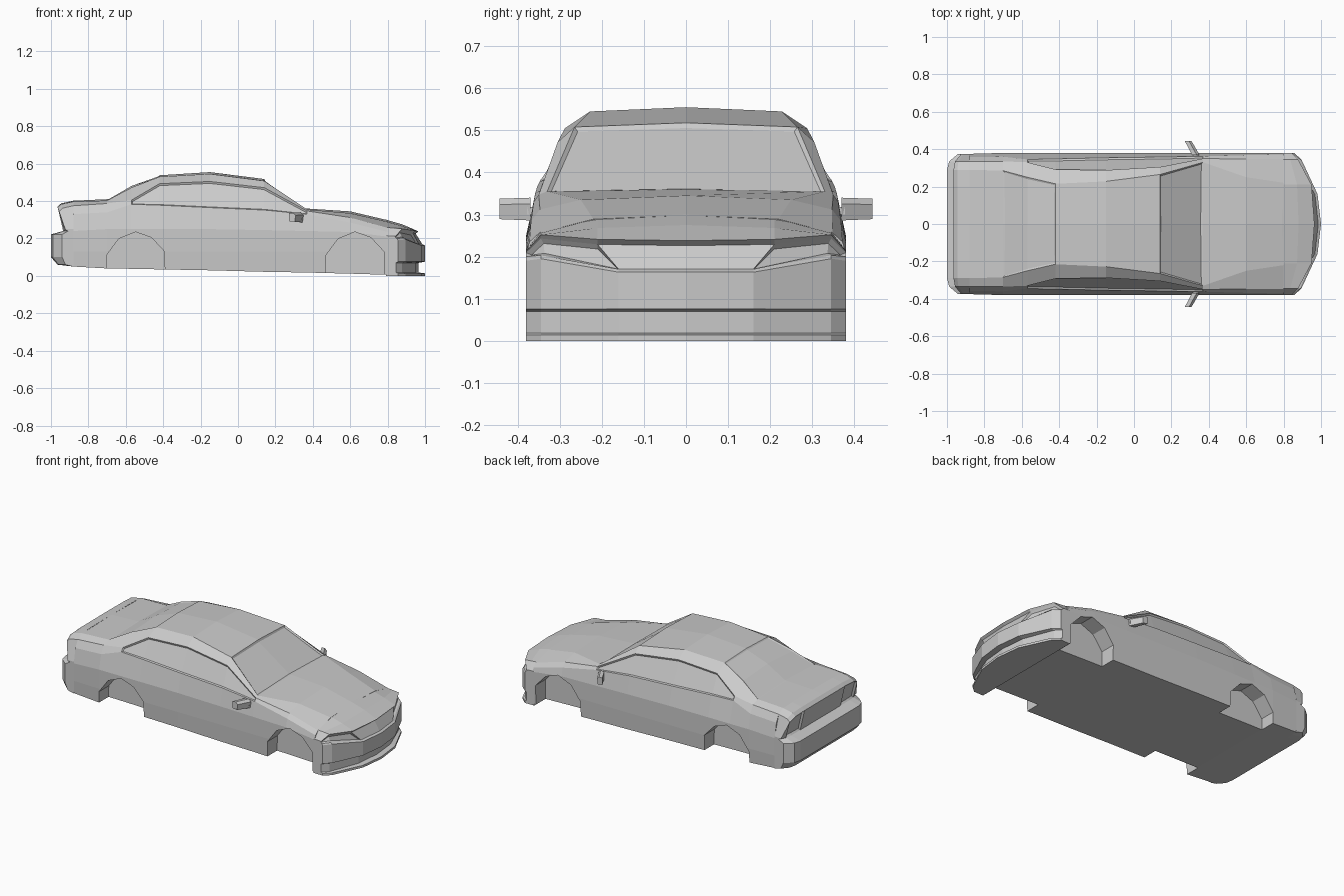
import bpy, bmesh

if "Cube" in bpy.data.objects:
    bpy.data.objects.remove(bpy.data.objects["Cube"])


def finish(name, bm):
    bmesh.ops.remove_doubles(bm, verts=bm.verts, dist=1e-5)
    bmesh.ops.recalc_face_normals(bm, faces=bm.faces)
    me = bpy.data.meshes.new(name)
    bm.to_mesh(me)
    bm.free()
    ob = bpy.data.objects.new(name, me)
    bpy.context.collection.objects.link(ob)
    return ob


def inset(bm, faces, width, depth):
    bmesh.ops.recalc_face_normals(bm, faces=bm.faces)
    bmesh.ops.inset_region(bm, faces=faces, thickness=width, depth=-depth,
                           use_even_offset=False)


def prism(name, outline, y0, y1, shift=0.0, taper=1.0):
    """Side-view outline (x, z) extruded from y0 to y1, optionally skewed."""
    bm = bmesh.new()
    cx = sum(p[0] for p in outline) / len(outline)
    cz = sum(p[1] for p in outline) / len(outline)
    a = [bm.verts.new((x, y0, z)) for x, z in outline]
    b = [bm.verts.new((cx + (x - cx) * taper + shift, y1, cz + (z - cz) * taper))
         for x, z in outline]
    bm.faces.new(a)
    bm.faces.new(b)
    for i in range(len(a)):
        j = (i + 1) % len(a)
        bm.faces.new((a[i], a[j], b[j], b[i]))
    return finish(name, bm)


def end_cap(name, x0, scale, rows, lamps):
    """Nose or tail: rows of (x, ys, zs), corners swept back by scale per column."""
    bm = bmesh.new()
    grid, lamp_faces = {}, []
    for s in (1, -1):
        for r, (x, ys, zs) in enumerate(rows):
            for c, y in enumerate(ys):
                z = zs[c] if isinstance(zs, tuple) else zs
                grid[s, r, c] = bm.verts.new((x0 + (x - x0) * scale[c], s * y, z))
        n = len(scale)
        for r in range(len(rows) - 1):
            for c in range(n - 1):
                f = bm.faces.new([grid[s, r, c], grid[s, r + 1, c],
                                  grid[s, r + 1, c + 1], grid[s, r, c + 1]])
                if (r, c) in lamps:
                    lamp_faces.append(f)
        bm.faces.new([grid[s, r, n - 1] for r in range(len(rows))])
    bmesh.ops.remove_doubles(bm, verts=bm.verts, dist=1e-5)
    inset(bm, [f for f in lamp_faces if f.is_valid], 0.009, 0.012)
    return finish(name, bm)


# Main shell: x, floor z, half width, shoulder, belt, window top, roof edge, centre z
stations = [
    (-0.88, .05, .375, (.375, .24), (.358, .33), (.335, .375), (.29, .397), .402),
    (-0.70, .04, .38, (.38, .25), (.36, .34), (.335, .387), (.285, .403), .41),
    (-0.57, .038, .38, (.38, .25), (.345, .383), (.33, .405), (.25, .472), .485),
    (-0.42, .035, .38, (.38, .25), (.348, .378), (.292, .493), (.215, .53), .538),
    (-0.15, .03, .38, (.38, .25), (.354, .365), (.288, .505), (.228, .545), .555),
    (0.14, .022, .38, (.38, .245), (.358, .352), (.305, .472), (.265, .508), .518),
    (0.37, .018, .38, (.38, .24), (.362, .33), (.35, .347), (.33, .355), .36),
    (0.60, .012, .38, (.38, .235), (.368, .285), (.347, .312), (.25, .335), .345),
    (0.80, .006, .38, (.38, .21), (.372, .235), (.348, .257), (.22, .289), .298),
]
bm = bmesh.new()
rings = []
for x, zb, w, sh, belt, side, edge, top in stations:
    half = [(0, zb), (w - .005, zb), (w, .13), sh, belt, side, edge, (0, top)]
    full = half + [(-y, z) for y, z in half[-2:0:-1]]
    rings.append([bm.verts.new((x, y, z)) for y, z in full])
panel = {}
for i in range(len(rings) - 1):
    for j in range(14):
        k = (j + 1) % 14
        panel[i, j] = bm.faces.new((rings[i][j], rings[i][k],
                                    rings[i + 1][k], rings[i + 1][j]))
bm.faces.new(rings[0])
bm.faces.new(rings[-1])
# Recessed glass: both sides, windscreen, rear window
for j in (4, 9):
    inset(bm, [panel[i, j] for i in (2, 3, 4, 5)], .008, .008)
inset(bm, [panel[5, 6], panel[5, 7]], .012, .007)
inset(bm, [panel[i, j] for i in (1, 2) for j in (6, 7)], .01, .004)
body = finish("body_shell", bm)

# Wheel arches cut into both sides
arch = [(-.158, -.05), (-.155, .11), (-.09, .198), (0, .235),
        (.085, .205), (.155, .13), (.158, -.05)]
for label, cx in (("front", .625), ("rear", -.548)):
    for s in (1, -1):
        cut = prism(f"{label}_arch_cutter", [(cx + x, z) for x, z in arch],
                    s * .28, s * .5)
        cut.hide_render = True
        cut.hide_set(True)
        mod = body.modifiers.new("arch", 'BOOLEAN')
        mod.operation = 'DIFFERENCE'
        mod.solver = 'EXACT'
        mod.object = cut

# Nose: hood tip, grille, headlamps, bumper, lower intake and lip
wide = (0, .21, .345, .38)
low = (0, .16, .345, .38)
end_cap("nose", .79, (1, .91, .50, .31), [
    (.79, wide, (.301, .291, .259, .215)),
    (.88, wide, (.275, .268, .256, .214)),
    (.965, wide, (.238, .241, .252, .212)),
    (.95, wide, (.226, .229, .243, .209)),
    (.985, low, (.17, .17, .203, .20)),
    (1.0, low, (.163, .163, .195, .19)),
    (1.0, low, .076),
    (.965, low, .07),
    (.965, low, .018),
    (1.0, low, .014),
    (1.0, low, 0),
    (.79, low, 0),
], {(3, 1), (3, 2)})

# Tail: boot edge, tail lamps and bumper
rear = (0, .2, .29, .335, .375)
end_cap("tail", -.88, (1, 1, 1, .9, .5), [
    (-.88, rear, (.402, .40, .397, .375, .25)),
    (-.945, rear, (.388, .387, .383, .362, .25)),
    (-.965, rear, (.37, .37, .365, .345, .247)),
    (-.935, rear, .24),
    (-1.0, rear, .222),
    (-1.0, rear, .1),
    (-.965, rear, .06),
    (-.88, rear, .05),
], {(2, 1), (2, 2)})

# Door mirrors on short stalks
for s, label in ((1, "left"), (-1, "right")):
    prism(f"{label}_mirror", [(.31, .29), (.345, .286), (.35, .325), (.335, .34), (.31, .338)],
          s * .37, s * .443, shift=-.04, taper=.9)
    prism(f"{label}_mirror_stalk", [(.315, .30), (.345, .30), (.345, .318), (.315, .318)],
          s * .345, s * .378)
